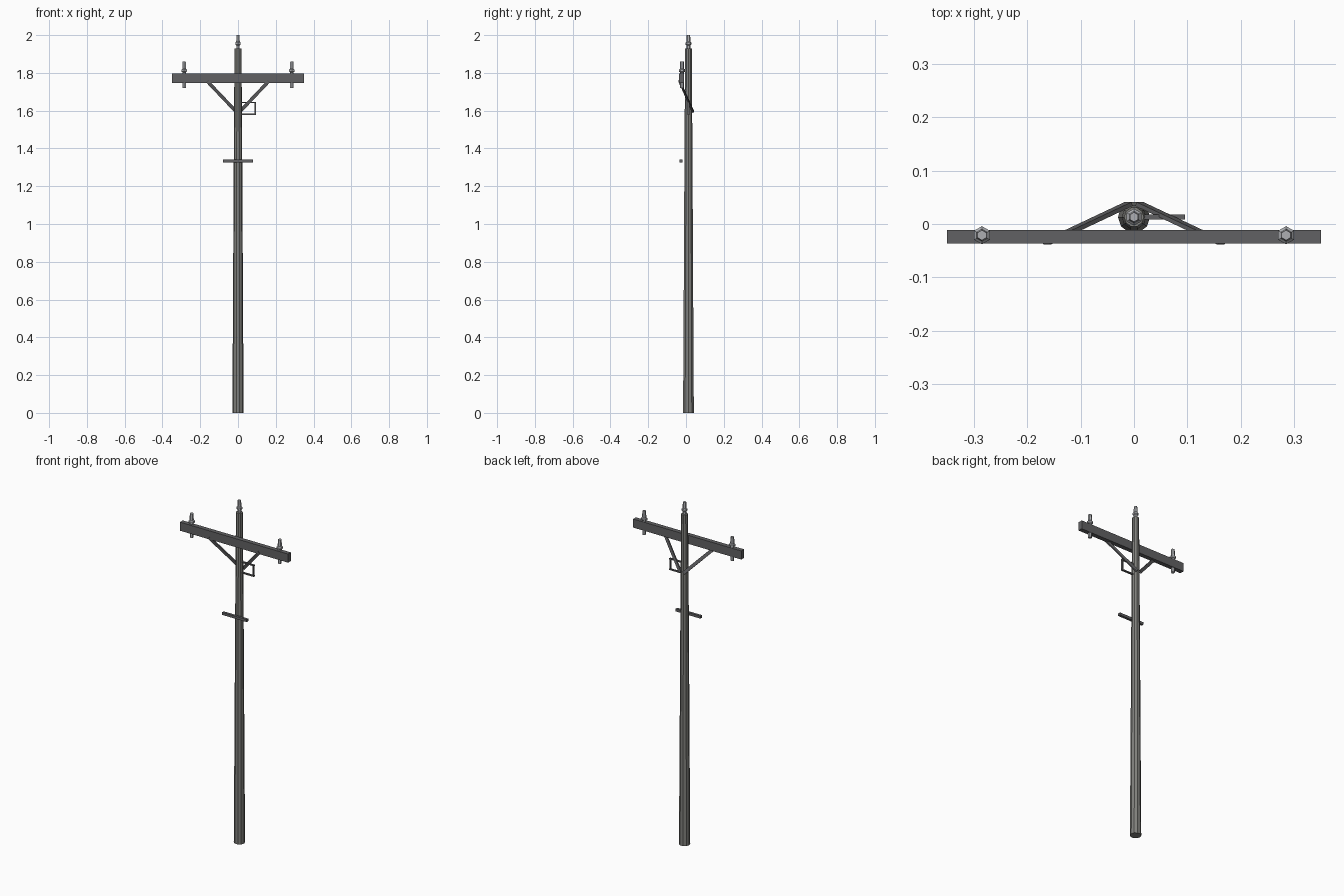
import bpy, bmesh, math
from mathutils import Vector, Matrix

if "Cube" in bpy.data.objects:
    bpy.data.objects.remove(bpy.data.objects["Cube"])

POLE_Y = 0.013


def material(name, rgb):
    m = bpy.data.materials.new(name)
    m.diffuse_color = (*rgb, 1)
    m.use_nodes = True
    m.node_tree.nodes["Principled BSDF"].inputs["Base Color"].default_value = m.diffuse_color
    return m


POLE = material("weathered_grey", (0.22, 0.22, 0.205))
DARK = material("dark_steel", (0.12, 0.12, 0.125))
INSUL = material("light_grey", (0.42, 0.43, 0.45))


def finish(name, bm, mat):
    bmesh.ops.recalc_face_normals(bm, faces=bm.faces)
    me = bpy.data.meshes.new(name)
    bm.to_mesh(me)
    bm.free()
    me.materials.append(mat)
    ob = bpy.data.objects.new(name, me)
    bpy.context.collection.objects.link(ob)
    return ob


def box(name, lo, hi):
    lo, hi = Vector(lo), Vector(hi)
    bm = bmesh.new()
    bmesh.ops.create_cube(bm, size=1, matrix=Matrix.Translation((lo + hi) / 2)
                          @ Matrix.Diagonal((*(hi - lo), 1)))
    return finish(name, bm, DARK)


def turned(name, x, y, profile, sides, phase, mat):
    """Low-poly solid of revolution from (radius, z) pairs."""
    bm = bmesh.new()
    rings = []
    for r, z in profile:
        rings.append([bm.verts.new((x + r * math.cos(phase + 2 * math.pi * i / sides),
                                    y + r * math.sin(phase + 2 * math.pi * i / sides), z))
                      for i in range(sides)])
    for a, b in zip(rings, rings[1:]):
        for i in range(sides):
            j = (i + 1) % sides
            bm.faces.new((a[i], a[j], b[j], b[i]))
    bm.faces.new(rings[0])
    bm.faces.new(rings[-1])
    return finish(name, bm, mat)


def strip(name, p, q, width, thick):
    """Flat bar from p to q, wide face turned toward the front."""
    p, q = Vector(p), Vector(q)
    d = (q - p).normalized()
    side = d.cross(Vector((0, 1, 0))).normalized()
    n = side.cross(d)
    bm = bmesh.new()
    m = Matrix((side * width, d * (q - p).length, n * thick)).transposed().to_4x4()
    bmesh.ops.create_cube(bm, size=1, matrix=Matrix.Translation((p + q) / 2) @ m)
    return finish(name, bm, DARK)


# tapered pole
turned("pole", 0, POLE_Y, [(0.030, 0), (0.027, 0.5), (0.023, 1.25), (0.0185, 1.93)],
       10, 0, POLE)

# crossarm
box("crossarm", (-0.35, -0.037, 1.747), (0.35, -0.011, 1.797))

# insulator on the pole top
turned("top_insulator", 0, POLE_Y,
       [(0.010, 1.925), (0.010, 1.945), (0.016, 1.950), (0.016, 1.96),
        (0.011, 1.965), (0.009, 2.0)], 6, math.pi / 6, INSUL)

for side, s in (("left", -1), ("right", 1)):
    # insulator and its bolt through the crossarm
    turned(side + "_insulator", s * 0.285, -0.021,
           [(0.010, 1.79), (0.010, 1.803), (0.017, 1.807), (0.017, 1.817),
            (0.0115, 1.822), (0.0095, 1.86)], 6, math.pi / 6, INSUL)
    turned(side + "_bolt", s * 0.285, -0.021, [(0.010, 1.72), (0.010, 1.755)],
           6, math.pi / 6, INSUL)
    # diagonal brace from the back of the pole to the crossarm
    strip(side + "_brace", (s * 0.010, 0.0375, 1.595), (s * 0.164, -0.035, 1.757), 0.018, 0.008)

# side bracket loop
y0, y1 = 0.008, 0.018
box("bracket_upper", (0.0, y0, 1.64), (0.096, y1, 1.647))
box("bracket_lower", (0.0, y0, 1.578), (0.096, y1, 1.585))
box("bracket_end", (0.087, y0, 1.5785), (0.0955, y1, 1.6465))

# lower cross bar
box("lower_bar", (-0.08, -0.034, 1.326), (0.08, -0.019, 1.341))
